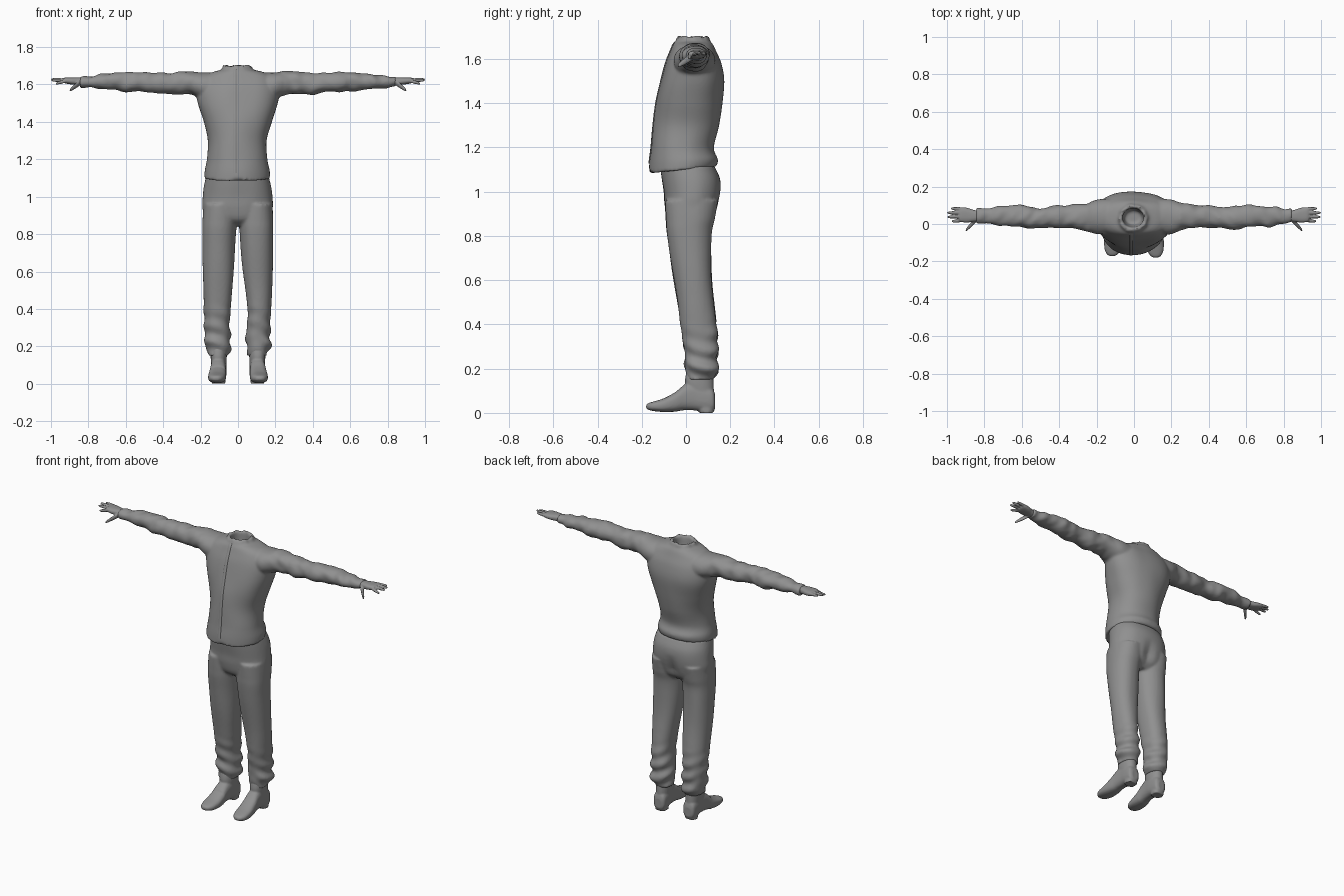
import bpy, bmesh, math
from mathutils import Vector, noise

grey = bpy.data.materials.new("plain grey")
grey.diffuse_color = (0.28, 0.28, 0.28, 1)


def spline(rows, sub):
    """Catmull-Rom interpolation of the section rows."""
    out = []
    for i in range(len(rows) - 1):
        p0, p1 = rows[max(i - 1, 0)], rows[i]
        p2, p3 = rows[i + 1], rows[min(i + 2, len(rows) - 1)]
        for k in range(sub):
            t = k / sub
            out.append([0.5 * (2 * b + (c - a) * t + (2 * a - 5 * b + 4 * c - d) * t * t
                               + (3 * b - a - 3 * c + d) * t ** 3)
                        for a, b, c, d in zip(p0, p1, p2, p3)])
    return out + [list(rows[-1])]


def loft(bm, rows, axis, n=48, sub=6, power=2.2, warp=None):
    """Closed tube through rows of (position, a_min, a_max, b_min, b_max)."""
    rings = []
    for t, a0, a1, b0, b1 in spline(rows, sub):
        ring = []
        for i in range(n):
            ang = 2 * math.pi * i / n
            c, s = math.cos(ang), math.sin(ang)
            da = math.copysign(abs(c) ** (2 / power), c)
            db = math.copysign(abs(s) ** (2 / power), s)
            a = (a0 + a1) / 2 + da * (a1 - a0) / 2
            b = (b0 + b1) / 2 + db * (b1 - b0) / 2
            p, out = {"x": (Vector((t, a, b)), Vector((0, c, s))),
                      "y": (Vector((a, t, b)), Vector((c, 0, s))),
                      "z": (Vector((a, b, t)), Vector((c, s, 0)))}[axis]
            ring.append(bm.verts.new(warp(p, out) if warp else p))
        rings.append(ring)
    faces = [bm.faces.new(rings[0]), bm.faces.new(rings[-1])]
    for r, q in zip(rings, rings[1:]):
        for i in range(n):
            j = (i + 1) % n
            faces.append(bm.faces.new((r[i], r[j], q[j], q[i])))
    bmesh.ops.recalc_face_normals(bm, faces=faces)


def finish(bm, name, voxel=None, smooth=3):
    me = bpy.data.meshes.new(name)
    bm.to_mesh(me)
    bm.free()
    me.materials.append(grey)
    for f in me.polygons:
        f.use_smooth = True
    ob = bpy.data.objects.new(name, me)
    bpy.context.collection.objects.link(ob)
    if voxel:
        m = ob.modifiers.new("fuse", "REMESH")
        m.mode, m.voxel_size, m.use_smooth_shade = "VOXEL", voxel, True
        s = ob.modifiers.new("soften", "SMOOTH")
        s.factor, s.iterations = 0.5, smooth
    return ob


def bump(p, fx, fy, fz):
    return noise.noise(Vector((p.x * fx, p.y * fy, p.z * fz)))


# ---- jacket: body with open collar, plus two sleeves ----
body = [(1.10, -.18, .172, -.165, .135), (1.14, -.178, .172, -.163, .142),
        (1.20, -.166, .16, -.155, .125), (1.30, -.162, .155, -.145, .15),
        (1.40, -.182, .182, -.135, .168), (1.50, -.215, .215, -.115, .176),
        (1.58, -.225, .225, -.092, .16), (1.635, -.2, .2, -.068, .135),
        (1.665, -.14, .14, -.055, .12), (1.68, -.088, .085, -.045, .108),
        (1.70, -.077, .07, -.035, .1), (1.695, -.06, .054, -.018, .084),
        (1.64, -.055, .05, -.01, .08), (1.60, -.045, .04, 0, .07)]


def body_warp(p, out):
    p = p + out * 0.006 * bump(p, 9, 9, 5)
    if p.z < 1.17:                       # hem dips to the front, notched at the opening
        k = (1.17 - p.z) / 0.07
        p.z += k * (0.015 * p.y / 0.15)
        if p.y < 0:
            p.z += k * 0.025 * max(0, 1 - abs(p.x + 0.01) / 0.03)
    if p.z > 1.685:                      # ragged collar edge
        p.z += 0.014 * bump(p, 60, 60, 0)
    return p


def sleeve_warp(p, out):
    amt = 0.010 if abs(p.x) > 0.24 else 0.003
    return p + out * amt * (bump(p, 16, 10, 14) + 0.6 * math.sin(70 * abs(p.x) + 45 * p.y + 30 * p.z)
                            * bump(p, 7, 12, 12))


sleeve = [(.12, -.05, .135, 1.50, 1.662), (.19, -.055, .132, 1.52, 1.664),
          (.25, -.038, .115, 1.545, 1.668), (.32, -.026, .105, 1.55, 1.668),
          (.40, -.02, .1, 1.55, 1.66), (.50, -.024, .086, 1.56, 1.662),
          (.56, -.024, .096, 1.56, 1.668), (.64, -.014, .1, 1.566, 1.664),
          (.72, -.01, .094, 1.578, 1.655), (.79, 0, .086, 1.584, 1.645),
          (.845, .002, .084, 1.586, 1.642)]
bm = bmesh.new()
loft(bm, body, "z", n=72, sub=7, power=2.15, warp=body_warp)
for s in (-1, 1):
    loft(bm, [(s * r[0],) + r[1:] for r in sleeve], "x", sub=8, power=2.1, warp=sleeve_warp)
finish(bm, "jacket", 0.008)

# ---- front placket: thin strip following the chest ----
bm = bmesh.new()
prev = None
for t, a0, a1, b0, b1 in spline(body[:10], 4):
    if t < 1.125:
        continue
    row = []
    for x, d in ((-.026, -.004), (-.024, .004), (-.008, .003), (-.006, -.004)):
        u = abs(x - (a0 + a1) / 2) / ((a1 - a0) / 2)
        y = (b0 + b1) / 2 - (b1 - b0) / 2 * (1 - u ** 2.15) ** (1 / 2.15)
        y -= 0.006 * bump(Vector((x, y, t)), 9, 9, 5)
        row.append(bm.verts.new((x, y - d, t)))
    if prev:
        for i in range(3):
            bm.faces.new((prev[i], prev[i + 1], row[i + 1], row[i]))
    prev = row
finish(bm, "placket")

# ---- trousers: hips and two legs ----
hips = [(.845, -.10, .10, -.04, .09), (.88, -.17, .17, -.08, .125), (.94, -.19, .185, -.096, .146),
        (1.0, -.187, .184, -.1, .156), (1.06, -.18, .176, -.108, .153), (1.115, -.168, .162, -.115, .13)]
left_leg = [(.15, -.155, -.05, .005, .125), (.19, -.172, -.042, -.004, .142), (.25, -.178, -.04, -.004, .14),
            (.32, -.178, -.044, -.012, .142), (.40, -.181, -.037, -.025, .137), (.60, -.186, -.024, -.055, .118),
            (.80, -.192, -.012, -.086, .115), (.88, -.192, -.008, -.092, .13), (.96, -.185, -.01, -.095, .145)]
right_leg = [(.15, .055, .155, .005, .125), (.19, .046, .17, -.004, .142), (.25, .04, .174, -.004, .14),
             (.32, .046, .174, -.012, .142), (.40, .05, .178, -.025, .137), (.60, .026, .182, -.055, .118),
             (.80, .011, .188, -.086, .115), (.88, .006, .188, -.092, .13), (.96, .01, .183, -.095, .145)]


def leg_warp(p, out):
    low = max(0, min(1, (0.45 - p.z) / 0.2))     # cloth bunches above the ankle
    fold = math.sin(75 * p.z + 22 * p.x + 18 * p.y) * (0.5 + bump(p, 12, 12, 3))
    return p + out * (0.005 * bump(p, 10, 10, 4) + 0.009 * low * fold)


def hip_warp(p, out):
    if p.y > 0.03:                                # seat cleft
        p.y -= 0.02 * math.exp(-(p.x / 0.03) ** 2) * max(0, 1 - abs(p.z - .92) / .1)
    return p + out * 0.004 * bump(p, 10, 10, 6)


bm = bmesh.new()
loft(bm, hips, "z", n=64, power=2.3, warp=hip_warp)
for leg in (left_leg, right_leg):
    loft(bm, leg, "z", sub=10, power=2.2, warp=leg_warp)
finish(bm, "trousers", 0.008)

# ---- shoes: ankle shaft, foot and heel ----
shaft = [(.03, -.038, .038, .04, .125), (.09, -.04, .04, .01, .126),
         (.14, -.043, .043, -.005, .125), (.2, -.043, .043, .005, .122)]
foot = [(.132, -.022, .022, .02, .08), (.12, -.038, .038, .006, .11), (.08, -.042, .042, .006, .13),
        (.03, -.041, .041, .012, .142), (-.01, -.042, .042, .012, .125), (-.05, -.046, .046, .006, .093),
        (-.10, -.048, .048, .004, .066), (-.145, -.042, .042, .008, .052), (-.17, -.028, .028, .014, .044),
        (-.18, -.012, .012, .02, .036)]
heel = [(0, -.036, .036, .06, .125), (.03, -.037, .037, .058, .126)]
for side, cx, dy in (("left", -.103, 0.008), ("right", .103, 0)):
    bm = bmesh.new()

    def place(p, out):
        turn = 0.06 * max(0, 0.05 - p.y) * (1 if cx > 0 else -1)
        return Vector((p.x + cx + turn, p.y + (dy if p.y < -.05 else 0), p.z))
    loft(bm, shaft, "z", n=32, warp=place)
    loft(bm, foot, "y", n=32, power=2.6, warp=place)
    loft(bm, heel, "z", n=32, sub=2, power=2.6, warp=place)
    finish(bm, side + "_shoe", 0.006, 2)

# ---- hands: palm, four fingers, thumb ----
palm = [(.83, .015, .07, 1.593, 1.636), (.86, .012, .076, 1.597, 1.637), (.89, .008, .086, 1.6, 1.637),
        (.92, .01, .09, 1.605, 1.637), (.935, .016, .086, 1.61, 1.634)]
fingers = [(.02, .014, .975, 1.604), (.041, .037, .998, 1.622),
           (.061, .06, 1.0, 1.628), (.08, .083, .98, 1.627)]
for side, s in (("left", -1), ("right", 1)):
    bm = bmesh.new()
    loft(bm, [(s * r[0],) + r[1:] for r in palm], "x", n=32, power=2.5)
    for y0, y1, tip, z1 in fingers:
        rows = []
        for k, r in ((0, .0095), (.35, .0095), (.7, .0085), (.92, .0065), (1, .002)):
            x, y, z = .91 + (tip - .91) * k, y0 + (y1 - y0) * k, 1.622 + (z1 - 1.622) * k
            rows.append((s * x, y - r, y + r, z - r, z + r))
        loft(bm, rows, "x", n=12, sub=3, power=2)
    rows = []
    for k, r in ((0, .016), (.4, .014), (.75, .011), (.93, .008), (1, .003)):
        x, y, z = .845 + .055 * k, .025 - .06 * k, 1.61 - .042 * k
        rows.append((s * x, y - r, y + r, z - r, z + r))
    loft(bm, rows, "x", n=16, sub=4, power=2)
    finish(bm, side + "_hand", 0.004, 2)
